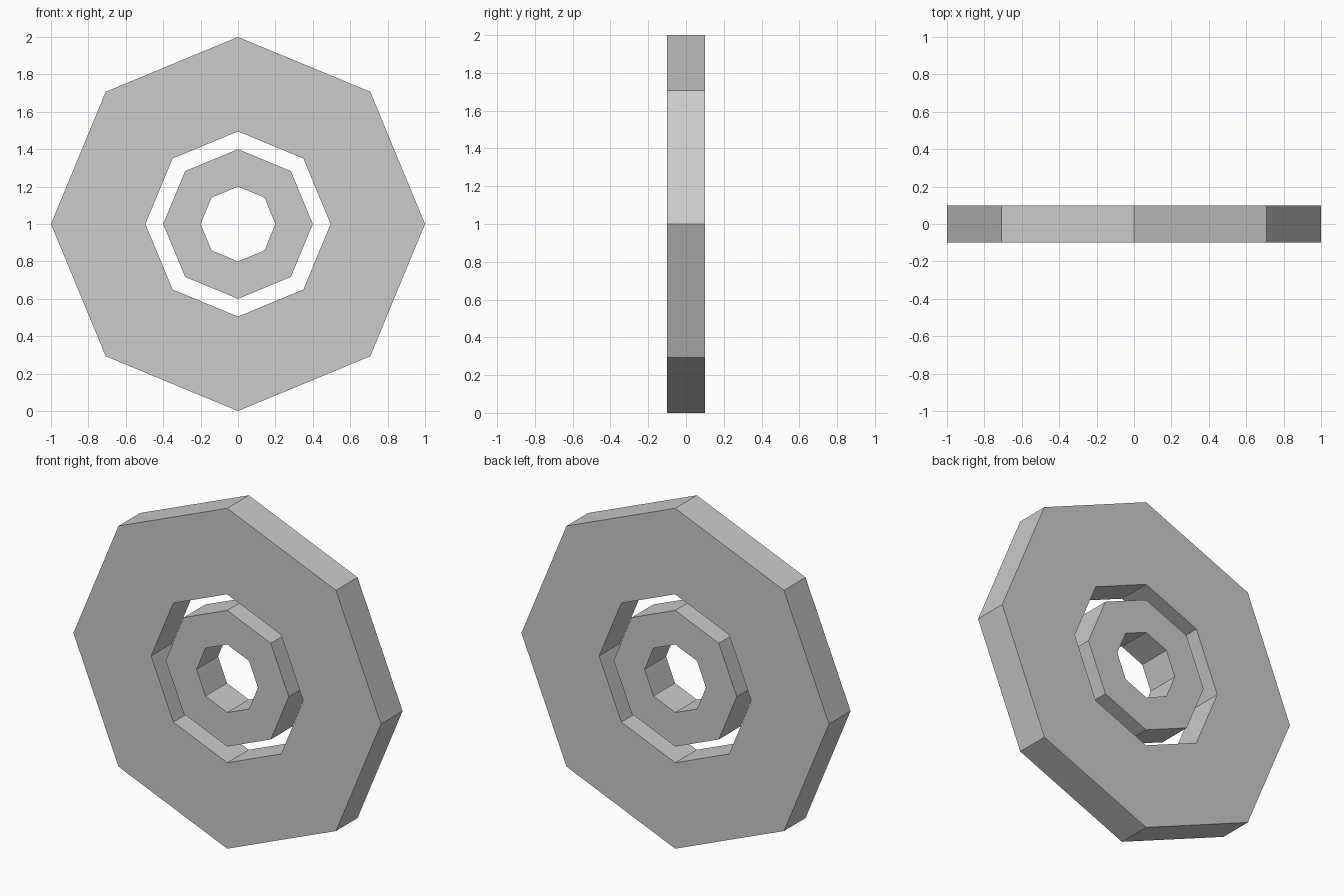
import bpy, bmesh
from math import cos, sin, pi

if "Cube" in bpy.data.objects:
    bpy.data.objects.remove(bpy.data.objects["Cube"])

SIDES = 8
HALF_DEPTH = 0.1
CENTRE_Z = 1.0


def octagon_ring(name, outer, inner):
    """Flat-faced ring around the y axis with a rectangular section."""
    bm = bmesh.new()
    section = [(outer, -HALF_DEPTH), (outer, HALF_DEPTH),
               (inner, HALF_DEPTH), (inner, -HALF_DEPTH)]
    loops = []
    for i in range(SIDES):
        a = 2 * pi * i / SIDES
        loops.append([bm.verts.new((r * cos(a), y, r * sin(a))) for r, y in section])
    for i in range(SIDES):
        p, q = loops[i], loops[(i + 1) % SIDES]
        for k in range(4):
            n = (k + 1) % 4
            bm.faces.new((p[k], p[n], q[n], q[k]))
    bmesh.ops.recalc_face_normals(bm, faces=bm.faces[:])
    mesh = bpy.data.meshes.new(name)
    bm.to_mesh(mesh)
    bm.free()
    obj = bpy.data.objects.new(name, mesh)
    obj.location.z = CENTRE_Z
    bpy.context.collection.objects.link(obj)
    return obj


# Wide outer ring and the loose inner ring inside it
octagon_ring("outer_ring", 1.0, 0.495)
octagon_ring("inner_ring", 0.4, 0.2)
